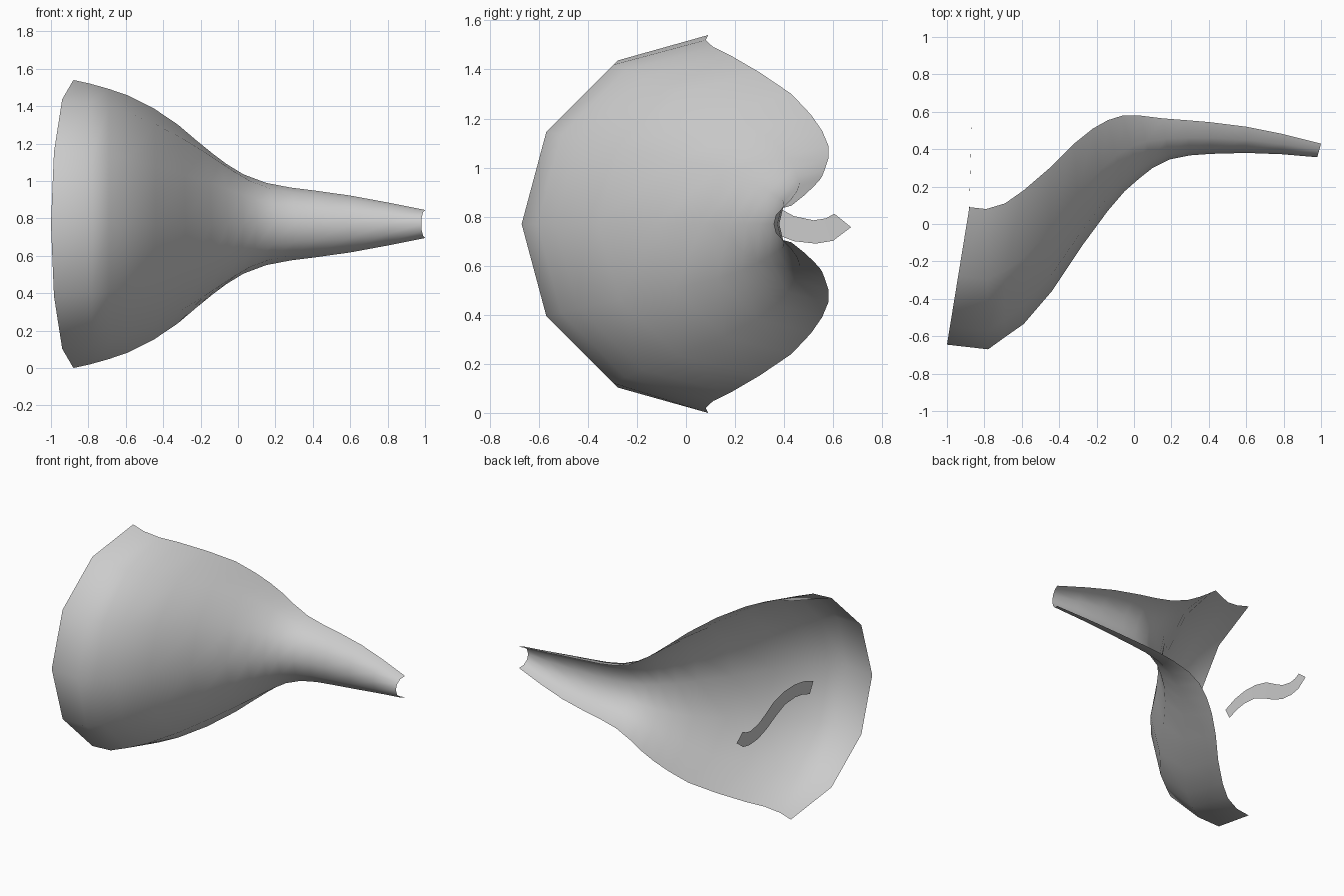
import bpy
from math import sin, cos, pi


def sheet(name, rows):
    """Skin a grid of point rows into one smooth open surface."""
    n = len(rows[0])
    verts = [p for row in rows for p in row]
    faces = [(i * n + j, (i + 1) * n + j, (i + 1) * n + j + 1, i * n + j + 1)
             for i in range(len(rows) - 1) for j in range(n - 1)]
    mesh = bpy.data.meshes.new(name)
    mesh.from_pydata(verts, [], faces)
    for poly in mesh.polygons:
        poly.use_smooth = True
    obj = bpy.data.objects.new(name, mesh)
    bpy.context.collection.objects.link(obj)
    return obj


# Petal trumpet: half-round sections, each (edge x, edge y, belly x, belly y, half height)
MID_Z = 0.77
SIDES = 6
sections = [
    (-0.88, 0.09, -1.00, -0.645, 0.77),
    (-0.79, 0.08, -0.78, -0.67, 0.75),
    (-0.69, 0.11, -0.69, -0.605, 0.722),
    (-0.59, 0.18, -0.59, -0.535, 0.688),
    (-0.45, 0.30, -0.44, -0.36, 0.618),
    (-0.32, 0.43, -0.28, -0.12, 0.53),
    (-0.22, 0.51, -0.14, 0.07, 0.445),
    (-0.14, 0.555, -0.05, 0.175, 0.38),
    (-0.06, 0.58, 0.03, 0.245, 0.32),
    (0.03, 0.58, 0.10, 0.30, 0.265),
    (0.15, 0.565, 0.19, 0.345, 0.22),
    (0.28, 0.555, 0.30, 0.367, 0.195),
    (0.40, 0.545, 0.41, 0.375, 0.18),
    (0.60, 0.52, 0.60, 0.38, 0.152),
    (0.80, 0.48, 0.79, 0.373, 0.115),
    (1.00, 0.43, 0.98, 0.357, 0.075),
]
rows = []
for ex, ey, bx, by, h in sections:
    row = []
    for k in range(SIDES + 1):
        a = -pi / 2 + pi * k / SIDES
        row.append((ex + (bx - ex) * cos(a), ey + (by - ey) * cos(a), MID_Z + h * sin(a)))
    rows.append(row)
sheet("petal_trumpet", rows)

# Stamen: thin S-shaped ribbon, each (x, top y, top z, bottom y, bottom z)
ribbon = [
    (-0.888, -0.15, 0.887, -0.11, 0.81),
    (-0.884, -0.05, 0.922, -0.03, 0.835),
    (-0.882, 0.05, 0.937, 0.045, 0.845),
    (-0.879, 0.16, 0.93, 0.15, 0.835),
    (-0.876, 0.27, 0.90, 0.25, 0.79),
    (-0.873, 0.37, 0.84, 0.35, 0.735),
    (-0.87, 0.44, 0.802, 0.44, 0.70),
    (-0.867, 0.52, 0.785, 0.53, 0.69),
    (-0.866, 0.57, 0.793, 0.60, 0.702),
    (-0.866, 0.605, 0.812, 0.673, 0.757),
]
sheet("stamen_ribbon", [[(x, ty, tz), (x, by, bz)] for x, ty, tz, by, bz in ribbon])
